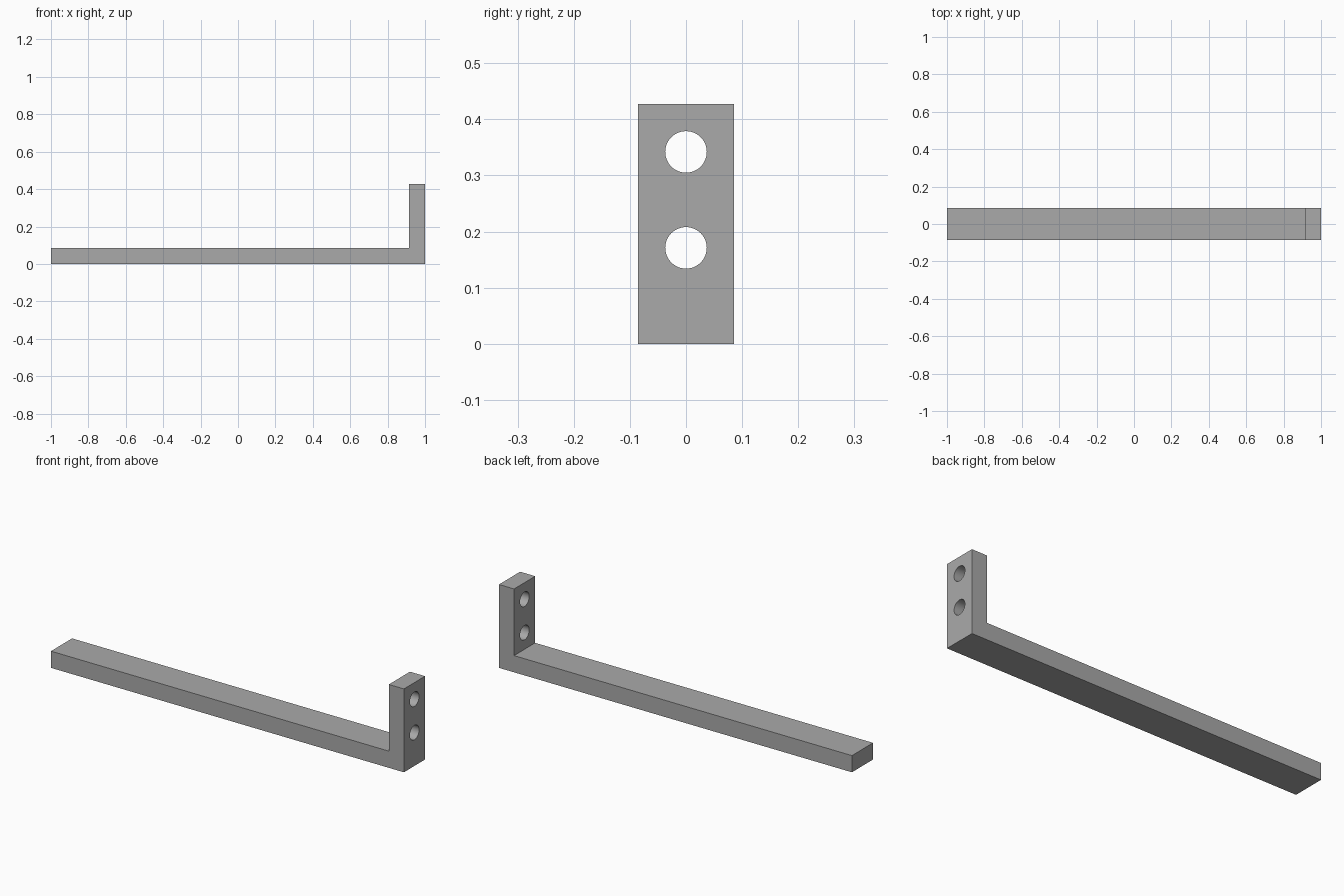
import bpy, bmesh, math

LENGTH, WIDTH, HEIGHT, THICK = 2.0, 0.171, 0.427, 0.0855
HOLE_RADIUS = 0.037
HOLE_HEIGHTS = (0.171, 0.342)

cube = bpy.data.objects.get("Cube")
if cube:
    bpy.data.objects.remove(cube, do_unlink=True)

# Plain grey metal
grey = bpy.data.materials.new("grey_metal")
grey.use_nodes = True
colour = (0.4, 0.4, 0.4, 1)
grey.diffuse_color = colour
grey.node_tree.nodes["Principled BSDF"].inputs["Base Color"].default_value = colour

# L-shaped bracket: side profile extruded across its width
right = LENGTH / 2
inner = right - THICK
profile = [(-right, 0), (right, 0), (right, HEIGHT),
           (inner, HEIGHT), (inner, THICK), (-right, THICK)]
bm = bmesh.new()
face = bm.faces.new([bm.verts.new((x, -WIDTH / 2, z)) for x, z in profile])
extruded = bmesh.ops.extrude_face_region(bm, geom=[face])
bmesh.ops.translate(bm, vec=(0, WIDTH, 0),
                    verts=[v for v in extruded["geom"] if isinstance(v, bmesh.types.BMVert)])
bmesh.ops.recalc_face_normals(bm, faces=bm.faces)
mesh = bpy.data.meshes.new("bracket")
bm.to_mesh(mesh)
bm.free()
mesh.materials.append(grey)
bracket = bpy.data.objects.new("bracket", mesh)
bpy.context.collection.objects.link(bracket)


def drill_hole(z):
    """Cut a round hole through the upright end plate."""
    bpy.ops.mesh.primitive_cylinder_add(vertices=48, radius=HOLE_RADIUS, depth=THICK * 2,
                                        location=(right - THICK / 2, 0, z),
                                        rotation=(0, math.pi / 2, 0))
    cutter = bpy.context.object
    cutter.name = "hole_cutter"
    cutter.hide_render = True
    cutter.data.materials.append(grey)
    cut = bracket.modifiers.new("hole", "BOOLEAN")
    cut.operation = "DIFFERENCE"
    cut.solver = "EXACT"
    cut.object = cutter
    bpy.ops.object.select_all(action="DESELECT")
    bracket.select_set(True)
    bpy.context.view_layer.objects.active = bracket
    bpy.ops.object.modifier_apply(modifier=cut.name)
    bpy.data.objects.remove(cutter, do_unlink=True)


for z in HOLE_HEIGHTS:
    drill_hole(z)

# Smooth hole walls, crisp outer edges
bpy.ops.object.shade_smooth_by_angle(angle=math.radians(30))
